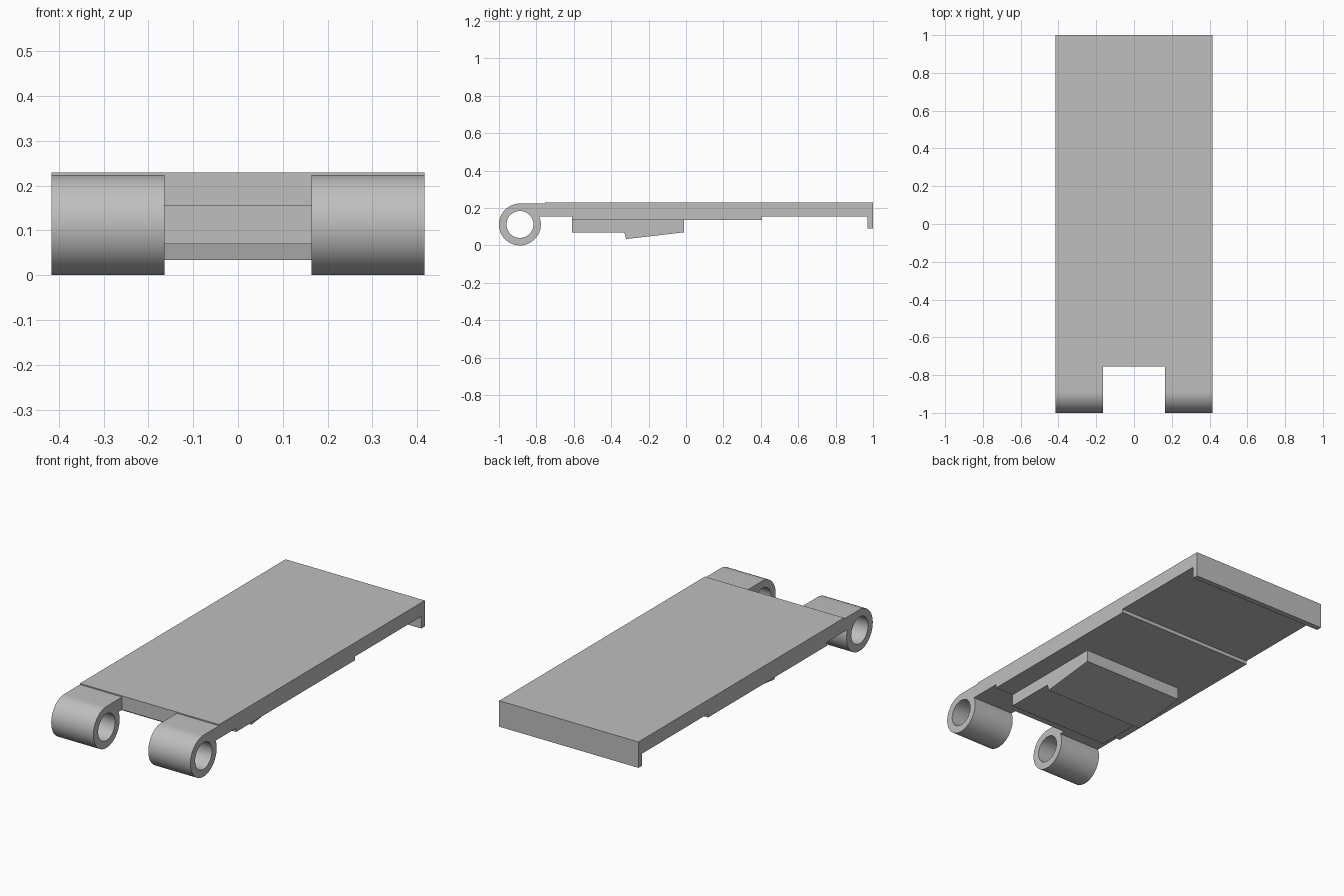
import bpy, bmesh, math
from mathutils import Vector

cube = bpy.data.objects.get("Cube")
if cube:
    bpy.data.objects.remove(cube, do_unlink=True)

GREY = (0.52, 0.52, 0.52, 1)
grey = bpy.data.materials.new("plain grey")
grey.use_nodes = True
grey.diffuse_color = GREY
grey.node_tree.nodes["Principled BSDF"].inputs["Base Color"].default_value = GREY


def extrude_profile(name, loops, x0, x1):
    """Fill closed (y, z) loops, holes included, and extrude them along x."""
    bm = bmesh.new()
    edges = []
    for loop in loops:
        verts = [bm.verts.new((x0, y, z)) for y, z in loop]
        edges += [bm.edges.new((a, b)) for a, b in zip(verts, verts[1:] + verts[:1])]
    if len(loops) == 1:
        bm.faces.new(verts)
    else:
        bmesh.ops.triangle_fill(bm, edges=edges, use_beauty=True)
    ext = bmesh.ops.extrude_face_region(bm, geom=bm.faces[:])
    moved = [g for g in ext["geom"] if isinstance(g, bmesh.types.BMVert)]
    bmesh.ops.translate(bm, verts=moved, vec=Vector((x1 - x0, 0, 0)))
    bmesh.ops.recalc_face_normals(bm, faces=bm.faces[:])
    mesh = bpy.data.meshes.new(name)
    bm.to_mesh(mesh)
    bm.free()
    mesh.materials.append(grey)
    obj = bpy.data.objects.new(name, mesh)
    bpy.context.collection.objects.link(obj)
    return obj


def arc(radius, start, end, steps):
    angles = [math.radians(start + (end - start) * i / steps) for i in range(steps + 1)]
    return [(HINGE_Y + radius * math.cos(a), HINGE_Z + radius * math.sin(a)) for a in angles]


HALF = 0.416
HINGE_Y, HINGE_Z, OUTER, BORE = -0.888, 0.112, 0.112, 0.072
FRONT, TOP, UNDER, STEP = -0.755, 0.23, 0.155, 0.135

# Cover plate with a thicker middle and a lip hanging at the back
extrude_profile("cover_plate", [[
    (FRONT, TOP), (FRONT, UNDER), (-0.61, UNDER), (-0.61, STEP), (0.405, STEP),
    (0.405, UNDER), (0.97, UNDER), (0.97, 0.09), (1, 0.09), (1, TOP)]], -HALF, HALF)

# Latch block with a sloping catch under the plate
extrude_profile("latch_block", [[
    (-0.61, STEP), (-0.61, 0.07), (-0.33, 0.07), (-0.32, 0.034),
    (-0.01, 0.07), (-0.01, STEP)]], -0.305, 0.305)

# Two hinge lugs, each a bored barrel running into a short arm
arm_angle = math.degrees(math.asin((UNDER - HINGE_Z) / OUTER))
outline = arc(OUTER, 90, 360 + arm_angle, 48) + [(FRONT, UNDER), (FRONT, HINGE_Z + OUTER)]
bore = arc(BORE, 0, 360, 48)[:-1]
for side, name in ((1, "hinge_lug_left"), (-1, "hinge_lug_right")):
    lug = extrude_profile(name, [outline, bore], side * 0.164, side * HALF)
    bpy.ops.object.select_all(action="DESELECT")
    lug.select_set(True)
    bpy.context.view_layer.objects.active = lug
    bpy.ops.object.shade_smooth_by_angle(angle=math.radians(30))
